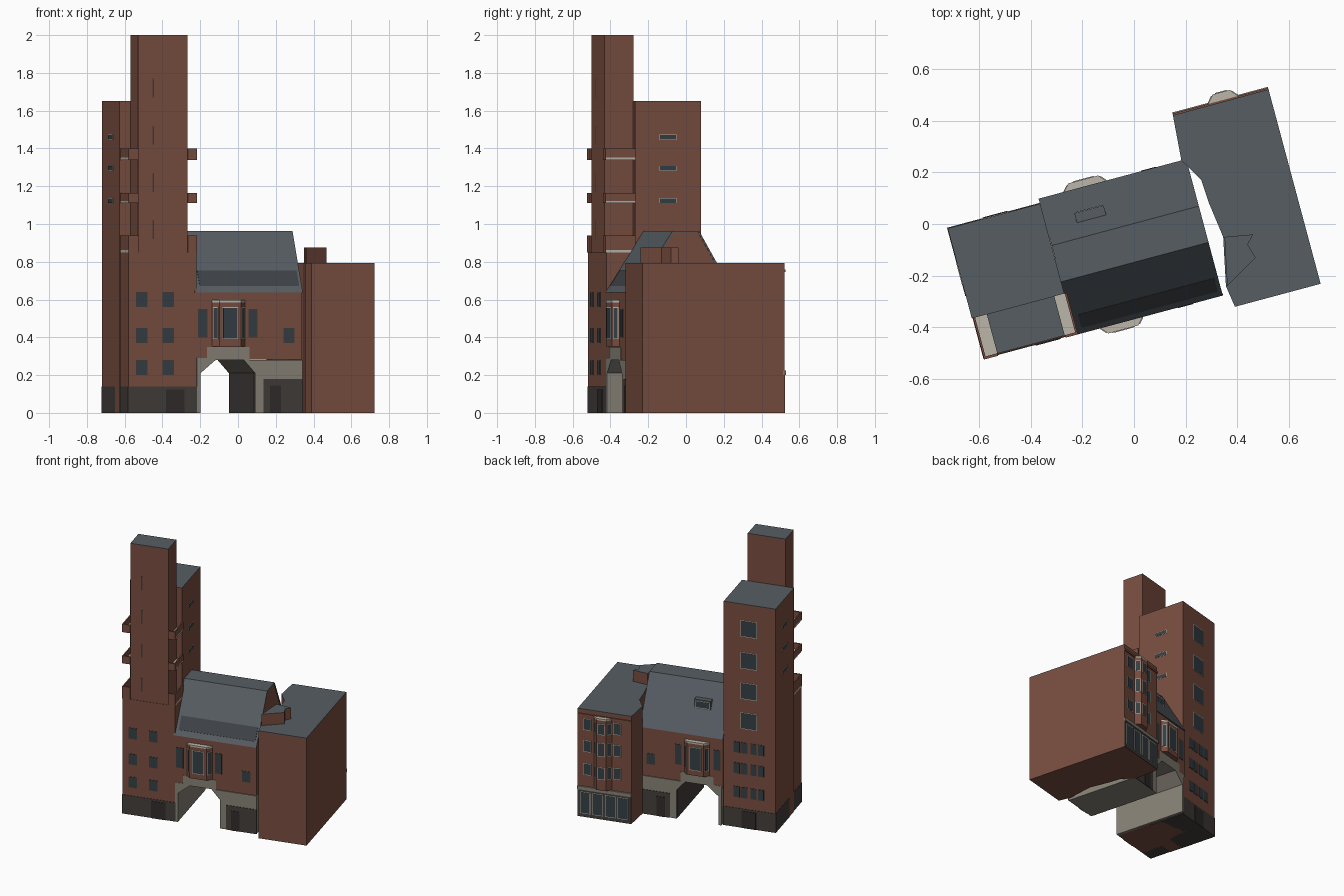
import bpy, math
from mathutils import Matrix, Vector

if "Cube" in bpy.data.objects:
    bpy.data.objects.remove(bpy.data.objects["Cube"])

ROT = Matrix.Rotation(math.radians(15), 4, 'Z')   # whole block is turned on the plot


def material(name, rgb):
    m = bpy.data.materials.new(name)
    m.diffuse_color = (*rgb, 1)
    m.use_nodes = True
    m.node_tree.nodes["Principled BSDF"].inputs["Base Color"].default_value = m.diffuse_color
    return m


BRICK = material("brick", (0.19, 0.075, 0.05))
SLATE = material("slate", (0.095, 0.11, 0.125))
DARK = material("dark_base", (0.055, 0.047, 0.043))
STONE = material("stone", (0.24, 0.22, 0.18))
PALE = material("pale_trim", (0.5, 0.47, 0.4))
GLASS = material("glass", (0.035, 0.05, 0.06))
DOOR = material("door", (0.03, 0.025, 0.023))
BAND = material("roof_glazing", (0.05, 0.056, 0.065))


def extrude(name, pts, a, b, mat, axis='z'):
    """Extrude a 2D outline: (u,v) along z, (v,z) along u, or (u,z) along v."""
    place = {'z': lambda p, t: (p[0], p[1], t),
             'u': lambda p, t: (t, p[0], p[1]),
             'v': lambda p, t: (p[0], t, p[1])}[axis]
    area = sum(p[0] * q[1] - q[0] * p[1] for p, q in zip(pts, pts[1:] + pts[:1]))
    if (area < 0) != (axis == 'v'):
        pts = pts[::-1]
    n = len(pts)
    verts = [ROT @ Vector(place(p, t)) for t in (a, b) for p in pts]
    faces = [tuple(range(n))[::-1], tuple(range(n, 2 * n))]
    faces += [(i, (i + 1) % n, n + (i + 1) % n, n + i) for i in range(n)]
    me = bpy.data.meshes.new(name)
    me.from_pydata(verts, [], faces)
    me.materials.append(mat)
    ob = bpy.data.objects.new(name, me)
    bpy.context.collection.objects.link(ob)
    return ob


def box(name, u0, u1, v0, v1, z0, z1, mat):
    return extrude(name, [(u0, v0), (u1, v0), (u1, v1), (u0, v1)], z0, z1, mat)


def panel(name, p, q, z0, z1, mat, d):
    """Thin panel on the wall from p to q; outside is to the right of p->q."""
    p, q = Vector(p), Vector(q)
    t = (q - p).normalized()
    n = Vector((t.y, -t.x))
    extrude(name, [tuple(p - n * .006), tuple(q - n * .006), tuple(q + n * d), tuple(p + n * d)], z0, z1, mat)


def window(name, p, q, z0, z1, trim=PALE, f=.004):
    t = (Vector(q) - Vector(p)).normalized() * f
    panel(name + "_frame", p, q, z0, z1, trim, .002)
    panel(name + "_glass", Vector(p) + t, Vector(q) - t, z0 + f, z1 - f, GLASS, .003)


def front(name, u0, u1, v, z0, z1, **k):
    window(name, (u0, v), (u1, v), z0, z1, **k)


def back(name, u0, u1, v, z0, z1, **k):
    window(name, (u1, v), (u0, v), z0, z1, **k)


def bay(name, c, half, base, v, depth, floors, z0, z1, s):
    """Canted bay; s=-1 faces front, +1 faces back."""
    pts = [(c - base, v - s * .005), (c - base, v), (c - half, v + s * depth),
           (c + half, v + s * depth), (c + base, v), (c + base, v - s * .005)]
    extrude(name + "_body", pts, z0, z1, BRICK)
    extrude(name + "_cap", pts, z1, z1 + .012, PALE)
    w = pts[1:5] if s < 0 else pts[1:5][::-1]
    for a, b in floors:
        for p, q in zip(w, w[1:]):
            p, q = Vector(p), Vector(q)
            window(name + "_window", p.lerp(q, .14), p.lerp(q, .86), a, b)


# --- tower: rear shaft, lower front block, tall front shaft ---
box("rear_tower", -.70, -.33, -.19, .17, 0, 1.646, BRICK)
box("rear_tower_roof", -.70, -.33, -.19, .17, 1.646, 1.65, SLATE)
box("tower_front_block", -.695, -.32, -.35, -.189, .0, .85, BRICK)
box("tall_tower", -.64, -.37, -.347, -.189, .84, 1.996, BRICK)
box("tall_tower_roof", -.64, -.37, -.347, -.189, 1.996, 2.0, SLATE)
box("tower_base_front", -.697, -.318, -.353, -.19, 0, .14, DARK)
box("tower_base_back", -.702, -.328, -.1, .173, 0, .14, DARK)

# --- balconies on both flanks of the tall tower ---
for z0, z1 in ((.85, .94), (1.11, 1.165), (1.34, 1.40)):
    for outer, inner in ((-.695, -.64), (-.32, -.37)):
        s = .008 if outer < inner else -.008
        box("balcony_floor", min(outer, inner), max(outer, inner), -.352, -.19, z0, z0 + .012, PALE)
        box("balcony_front", min(outer, inner), max(outer, inner), -.356, -.346, z0, z1, BRICK)
        box("balcony_side", min(outer, outer + s), max(outer, outer + s), -.352, -.19, z0, z1, BRICK)

# --- tower openings ---
for z in (.2, .37, .56):
    for u in (-.652, -.507):
        front("tower_window", u, u + .062, -.35, z, z + .08, trim=DARK)
for z in (.92, 1.17, 1.42, 1.67):
    front("tower_slit", -.562, -.553, -.347, z, z + .1, trim=DARK, f=.002)
for z in (1.11, 1.28, 1.445):
    window("side_slit_right", (-.33, -.057), (-.33, .036), z, z + .028, f=.002)
    window("side_slit_left", (-.70, .036), (-.70, -.057), z, z + .028, f=.002)
for z in (.73, .95, 1.175, 1.41):
    back("rear_window", -.568, -.452, .17, z, z + .12)
for z in (.22, .395, .55):
    for u in (-.62, -.565, -.5, -.445):
        back("rear_small_window", u, u + .045, .17, z, z + .08, trim=DARK)
panel("tower_door", (-.49, -.352), (-.388, -.352), 0, .125, DOOR, .004)
panel("tower_back_door", (-.46, .172), (-.56, .172), 0, .125, DOOR, .004)

# --- gatehouse: stone storey with passage, brick storey, mansard roof ---
arch = [(-.32, 0), (-.30, 0), (-.30, .21), (-.217, .28), (-.062, .28), (0, .21), (0, 0), (.259, 0),
        (.259, .28), (-.03, .28), (-.03, .35), (-.264, .35), (-.264, .29), (-.32, .29)]
extrude("gatehouse_stone", arch, -.352, .186, STONE, 'v')
box("passage_lining", -.003, .001, -.34, .174, 0, .21, DARK)
extrude("gatehouse_brick", [(-.349, .282), (-.349, .64), (-.141, .957), (0, .957), (.183, .64), (.183, .282)],
        -.33, .257, BRICK, 'u')
extrude("gatehouse_roof", [(-.356, .637), (-.143, .964), (.002, .964), (.190, .637),
                           (.180, .637), (-.002, .954), (-.139, .954), (-.346, .637)], -.331, .26, SLATE, 'u')
extrude("roof_strip", [(-.331, .669), (-.281, .746), (-.283, .755), (-.336, .673)], -.30, .245, BAND, 'u')
box("roof_dormer", -.212, -.095, .04, .1, .77, .86, SLATE)
back("dormer_window", -.205, -.102, .1, .80, .85)

# --- gatehouse openings, same on front and back ---
for side, put, v, s in (("front", front, -.349, -1), ("back", back, .183, 1)):
    bay("bay_" + side, -.145, .06, .09, v, .034, [(.39, .56)], .352, .585, s)
    for u0, u1, z0, z1 in ((-.312, -.262, .4, .55), (-.036, .012, .4, .55), (.155, .215, .37, .45)):
        put("gate_window_" + side, u0, u1, v, z0, z1, trim=DARK)
    box("gate_base_" + side, .045, .262, min(v, v + s * .006), max(v, v + s * .006), 0, .18, DARK)
    w = v + s * .006
    ends = ((.08, w), (.14, w)) if s < 0 else ((.14, w), (.08, w))
    panel("gate_door_" + side, *ends, 0, .145, DOOR, .003)

# --- right-hand building with irregular party wall ---
plan = [(.637, .368), (.254, .367), (.2405, .19), (.295, .097), (.301, .002), (.32, -.138),
        (.281, -.324), (.294, -.41), (.637, -.41)]
extrude("right_building", plan, 0, .788, BRICK)
extrude("right_building_roof", plan, .788, .793, SLATE)
stack = [(.325, -.139), (.434, -.158), (.404, -.191), (.42, -.247), (.286, -.325)]
extrude("chimney", stack, .78, .872, BRICK)
extrude("chimney_top", stack, .872, .876, SLATE)

# --- street front at the back of the right-hand building ---
bay("street_bay", .457, .034, .065, .368, .037, [(.31, .4), (.48, .58), (.64, .72)], .23, .745, 1)
for z in (.31, .48, .64):
    back("street_window_left", .54, .60, .368, z, z + .085)
    back("street_window_right", .33, .385, .368, z, z + .085)
box("shop_base", .256, .636, .36, .372, 0, .2, DARK)
box("shop_lintel", .254, .637, .36, .378, .2, .225, STONE)
for i in range(4):
    back("shop_window", .275 + i * .09, .35 + i * .09, .372, .025, .185)
box("street_cornice", .254, .637, .36, .374, .745, .76, BRICK)
